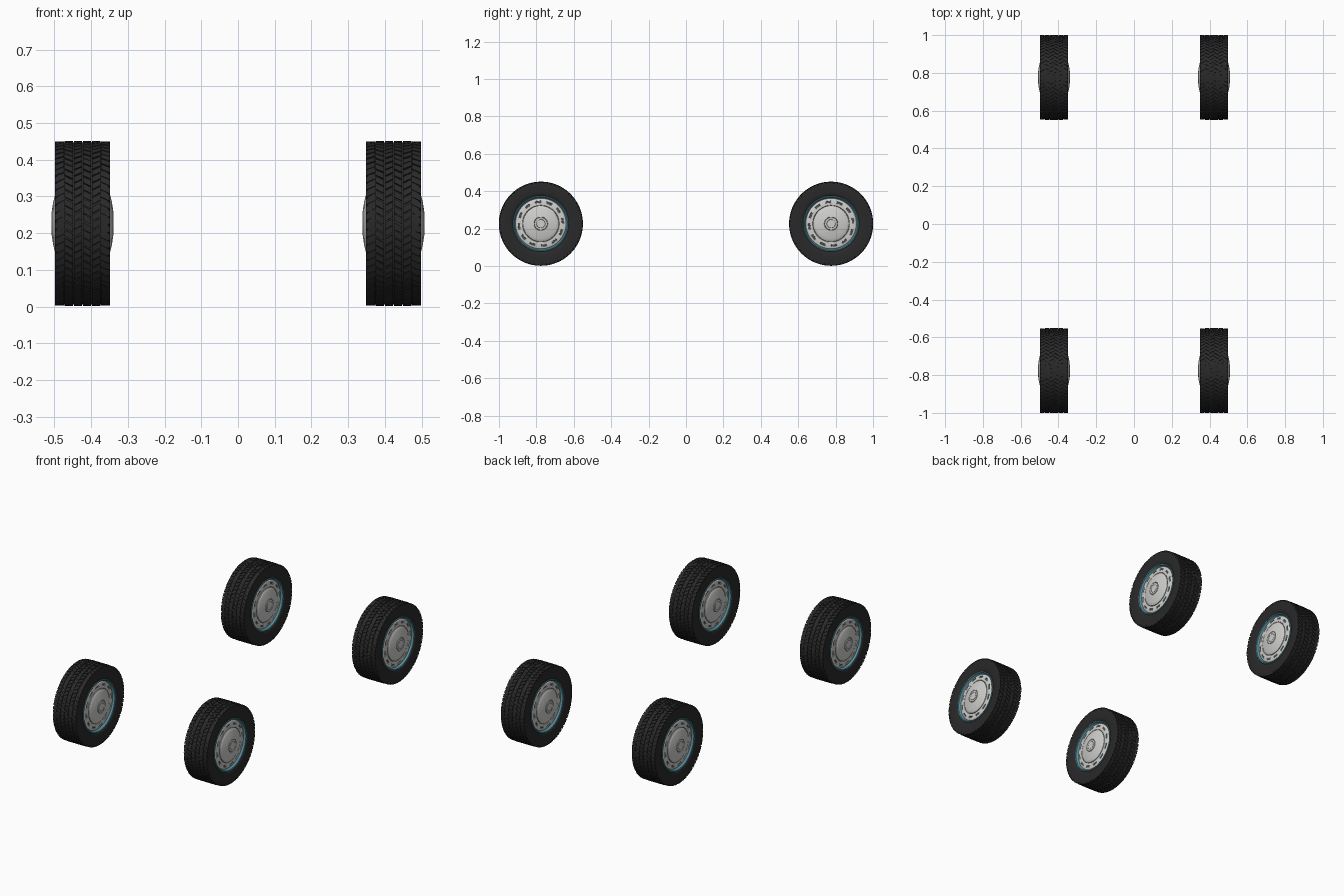
import bpy, bmesh, math, random
from mathutils import Vector

if "Cube" in bpy.data.objects:
    bpy.data.objects.remove(bpy.data.objects["Cube"])

random.seed(4)
SEG = 72
HALF_TRACK, HALF_BASE, AXLE_Z = 0.4235, 0.776, 0.2265


def material(name, rgb):
    m = bpy.data.materials.new(name)
    m.diffuse_color = (*rgb, 1)
    m.use_nodes = True
    m.node_tree.nodes["Principled BSDF"].inputs["Base Color"].default_value = m.diffuse_color
    return m


rubber = material("black rubber", (0.022, 0.022, 0.022))
teal = material("teal paint", (0.09, 0.28, 0.34))
chrome = material("bright metal", (0.62, 0.62, 0.61))
dark = material("dark gap", (0.10, 0.10, 0.10))


def point(x, r, a):
    return Vector((x, r * math.cos(a), r * math.sin(a)))


def lathe(profile, closed):
    """Spin (x, radius) points about the x axis; returns bmesh and faces[band][segment]."""
    bm = bmesh.new()
    rings = []
    for x, r in profile:
        if r == 0:
            rings.append([bm.verts.new((x, 0, 0))] * SEG)
        else:
            rings.append([bm.verts.new(point(x, r, 2 * math.pi * i / SEG)) for i in range(SEG)])
    pairs = list(zip(rings, rings[1:] + (rings[:1] if closed else [])))
    bands = []
    for a, b in pairs:
        band = []
        for i in range(SEG):
            j = (i + 1) % SEG
            corners = list(dict.fromkeys((a[i], a[j], b[j], b[i])))
            band.append(bm.faces.new(corners))
        bands.append(band)
    bmesh.ops.recalc_face_normals(bm, faces=bm.faces)
    return bm, bands


def finish(bm, name, mats, smooth=True):
    mesh = bpy.data.meshes.new(name)
    bm.to_mesh(mesh)
    bm.free()
    for m in mats:
        mesh.materials.append(m)
    if smooth:
        ob = bpy.data.objects.new(name, mesh)
        bpy.context.collection.objects.link(ob)
        bpy.ops.object.select_all(action='DESELECT')
        ob.select_set(True)
        bpy.context.view_layer.objects.active = ob
        bpy.ops.object.shade_smooth_by_angle(angle=math.radians(30))
        bpy.data.objects.remove(ob)
    return mesh


def both_sides(half):
    return half + [(-x, r) for x, r in reversed(half)]


# Tyre carcass, with sidewalls and bead
tire_bm, _ = lathe(both_sides([(0.052, 0.143), (0.066, 0.147), (0.0715, 0.155), (0.074, 0.168),
                               (0.0745, 0.185), (0.0745, 0.205), (0.073, 0.217), (0.070, 0.2205)]), True)
tire_mesh = finish(tire_bm, "tire", [rubber])

# Tread: staggered, slanted blocks wrapped round the carcass
ROWS, COLS, WIDTH = 64, 6, 0.149
tread_bm = bmesh.new()
step, col_w = 2 * math.pi / ROWS, WIDTH / COLS
for c in range(COLS):
    x0 = -WIDTH / 2 + c * col_w
    edge = c in (0, COLS - 1)
    left = x0 + (0 if c == 0 else 0.0012)
    right = x0 + col_w - (0 if c == COLS - 1 else 0.0012)
    slant = step * 0.28 * (1 if c % 2 else -1)
    for i in range(ROWS):
        a = (i + 0.5 * (c % 2) + random.uniform(-0.06, 0.06)) * step
        half = step * 0.41
        top = 0.2236 if edge else 0.2248
        outline = [(left, a - half - slant), (right, a - half + slant),
                   (right, a + half + slant), (left, a + half - slant)]
        low = [tread_bm.verts.new(point(x, 0.214, t)) for x, t in outline]
        high = [tread_bm.verts.new(point(x, top, t)) for x, t in outline]
        tread_bm.faces.new(high)
        for k in range(4):
            n = (k + 1) % 4
            tread_bm.faces.new((low[k], low[n], high[n], high[k]))
bmesh.ops.recalc_face_normals(tread_bm, faces=tread_bm.faces)
for f in tread_bm.faces:
    mid = f.calc_center_median()
    if len({round(v.co.yz.length, 3) for v in f.verts}) == 1 and f.normal.yz.dot(mid.yz) < 0:
        bmesh.ops.reverse_faces(tread_bm, faces=tread_bm.faces)
        break
tread_mesh = finish(tread_bm, "tread", [rubber], False)

# Painted rim with a rolled lip and a stepped well
rim_bm, _ = lathe(both_sides([(0.060, 0.1465), (0.069, 0.149), (0.0718, 0.1465), (0.0705, 0.1425),
                              (0.062, 0.140), (0.058, 0.136), (0.055, 0.129), (0.035, 0.122)]), True)
rim_mesh = finish(rim_bm, "rim", [teal])

# Domed hubcap with fine grooves and a ring of vent slots
cap_bm, bands = lathe([(0.0845, 0), (0.0845, 0.022), (0.0838, 0.0225), (0.0838, 0.0235), (0.0845, 0.024),
                       (0.0842, 0.033), (0.0815, 0.0342), (0.0815, 0.0358), (0.0832, 0.037),
                       (0.0800, 0.058), (0.0745, 0.080), (0.0715, 0.091), (0.0685, 0.095),
                       (0.0655, 0.0955), (0.0655, 0.0975), (0.0670, 0.099), (0.0668, 0.112),
                       (0.0655, 0.123), (0.0635, 0.131), (0.0590, 0.1355), (0.0560, 0.1355)], False)
if sum(f.normal.x * f.calc_area() for f in cap_bm.faces) < 0:
    bmesh.ops.reverse_faces(cap_bm, faces=cap_bm.faces)
for groove in (2, 6, 13):
    for f in bands[groove]:
        f.material_index = 1
slots = [f for i, f in enumerate(bands[16]) if i % 6 < 3]
bmesh.ops.inset_region(cap_bm, faces=slots, thickness=0.0012, depth=-0.003)
for f in slots:
    f.material_index = 1
cap_mesh = finish(cap_bm, "hubcap", [chrome, dark])

# Place four identical wheels, capped on both faces
for end, y in (("front", -HALF_BASE), ("rear", HALF_BASE)):
    for side, x in (("left", -HALF_TRACK), ("right", HALF_TRACK)):
        for part, mesh, turn in (("tire", tire_mesh, 0), ("tread", tread_mesh, 0), ("rim", rim_mesh, 0),
                                 ("hubcap_a", cap_mesh, 0), ("hubcap_b", cap_mesh, math.pi)):
            ob = bpy.data.objects.new(f"{end}_{side}_{part}", mesh)
            ob.location = (x, y, AXLE_Z)
            ob.rotation_euler.z = turn
            bpy.context.collection.objects.link(ob)
